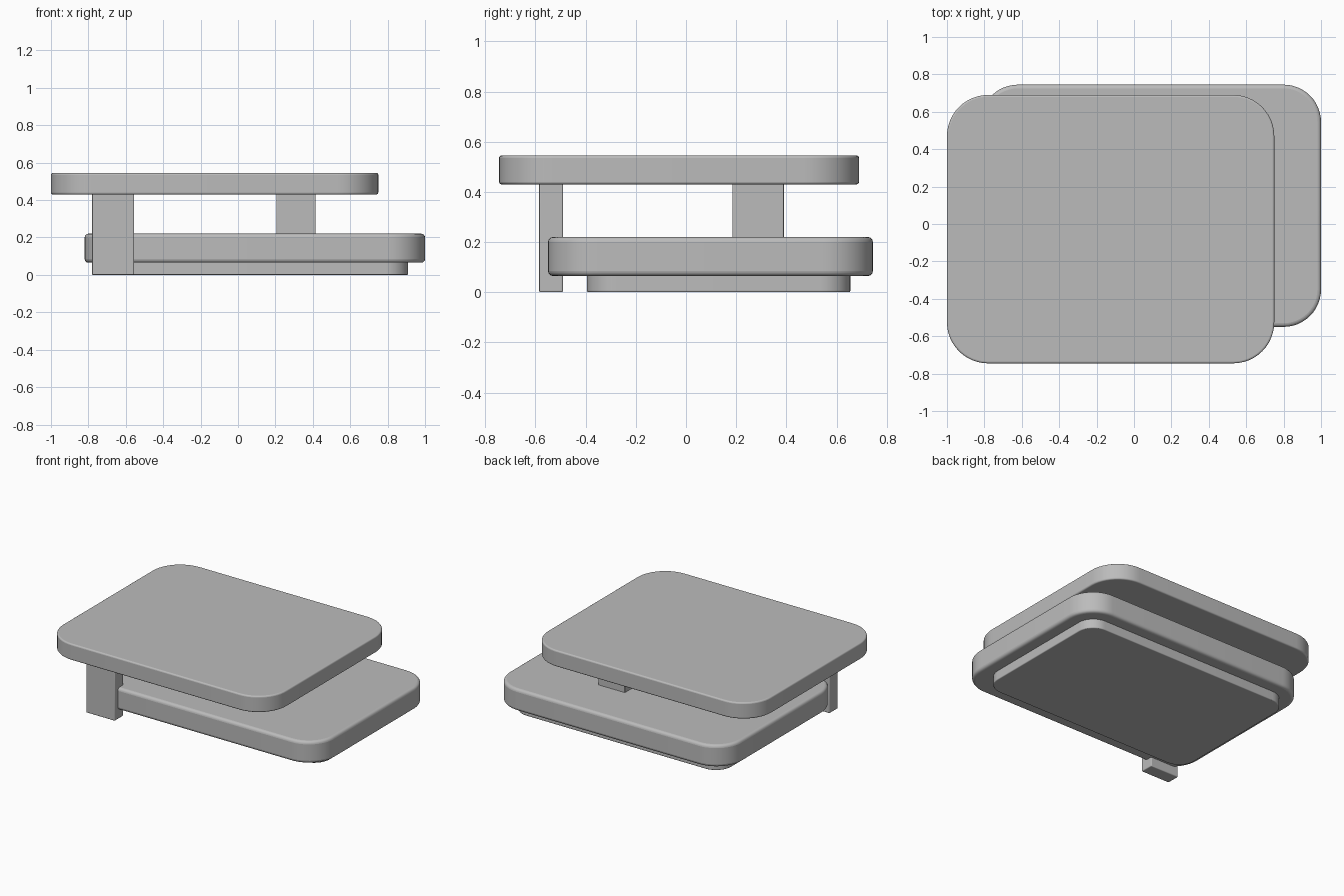
import bpy
import bmesh
import math

cube = bpy.data.objects.get("Cube")
if cube:
    bpy.data.objects.remove(cube, do_unlink=True)

# Single plain grey finish
grey = bpy.data.materials.new("plain grey")
grey.use_nodes = True
colour = (0.5, 0.5, 0.5, 1)
grey.diffuse_color = colour
grey.node_tree.nodes["Principled BSDF"].inputs["Base Color"].default_value = colour


def block(name, x, y, z, edge, corner=0):
    """Box spanning the x, y, z ranges, with rounded upright corners and softened edges."""
    bm = bmesh.new()
    bmesh.ops.create_cube(bm, size=1)
    for v in bm.verts:
        v.co = [r[0] + (c + 0.5) * (r[1] - r[0]) for c, r in zip(v.co, (x, y, z))]
    if corner:
        upright = [e for e in bm.edges if abs(e.verts[0].co.z - e.verts[1].co.z) > 0.01]
        bmesh.ops.bevel(bm, geom=upright, offset=corner, segments=12,
                        profile=0.5, affect='EDGES')
    mesh = bpy.data.meshes.new(name)
    bm.to_mesh(mesh)
    bm.free()
    mesh.materials.append(grey)
    obj = bpy.data.objects.new(name, mesh)
    bpy.context.collection.objects.link(obj)

    # Small rounding on the remaining sharp edges
    bevel = obj.modifiers.new("soft edges", 'BEVEL')
    bevel.width = edge
    bevel.segments = 4
    bevel.limit_method = 'ANGLE'
    bevel.angle_limit = math.radians(40)

    bpy.ops.object.select_all(action='DESELECT')
    obj.select_set(True)
    bpy.context.view_layer.objects.active = obj
    bpy.ops.object.shade_smooth_by_angle(angle=math.radians(35))
    return obj


# Stacked slabs
block("base_plate", (-0.73, 0.91), (-0.395, 0.655), (0, 0.07), 0.006, 0.12)
block("lower_slab", (-0.82, 1.0), (-0.55, 0.745), (0.065, 0.22), 0.02, 0.2)
block("upper_slab", (-1.0, 0.75), (-0.745, 0.69), (0.43, 0.545), 0.01, 0.22)

# Supports holding the upper slab
block("front_post", (-0.78, -0.555), (-0.585, -0.49), (0, 0.435), 0.006)
block("rear_post", (0.205, 0.415), (0.185, 0.39), (0.215, 0.435), 0.005)
